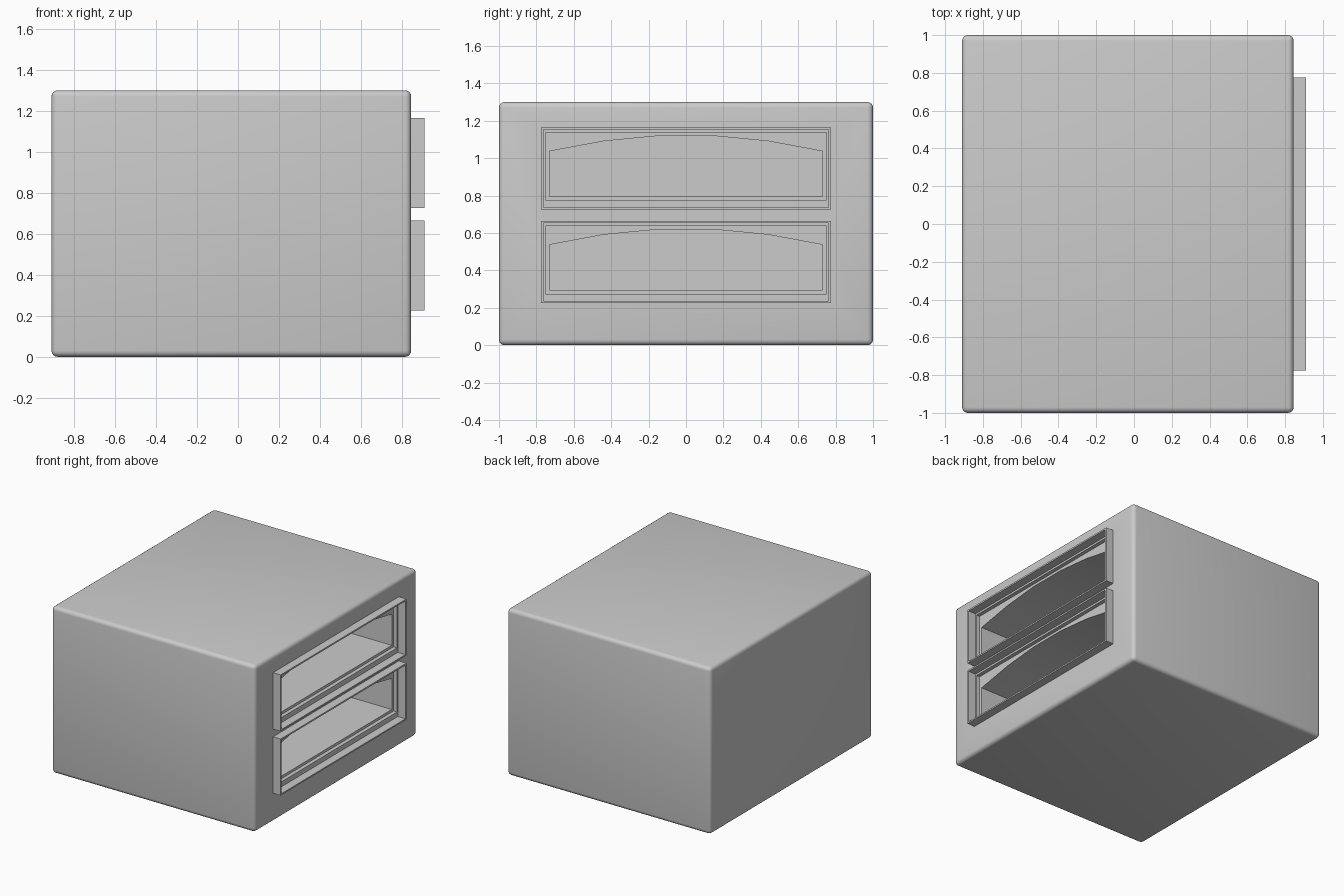
import bpy, bmesh

if "Cube" in bpy.data.objects:
    bpy.data.objects.remove(bpy.data.objects["Cube"])

FACE = 0.845          # plane of the oven face
FRONT = 0.91          # front of the raised frames
BACK = -0.65          # rear wall of the chambers


def make_object(name, bm):
    bmesh.ops.recalc_face_normals(bm, faces=bm.faces)
    mesh = bpy.data.meshes.new(name)
    bm.to_mesh(mesh)
    bm.free()
    obj = bpy.data.objects.new(name, mesh)
    bpy.context.collection.objects.link(obj)
    return obj


def rect(y, z0, z1):
    return [(-y, z0), (y, z0), (y, z1), (-y, z1)]


def prism(name, profile, x0, x1):
    """Extrude a y-z profile along x."""
    bm = bmesh.new()
    a = [bm.verts.new((x0, y, z)) for y, z in profile]
    b = [bm.verts.new((x1, y, z)) for y, z in profile]
    bm.faces.new(a)
    bm.faces.new(b)
    n = len(profile)
    for i in range(n):
        j = (i + 1) % n
        bm.faces.new((a[i], a[j], b[j], b[i]))
    return make_object(name, bm)


def ring(name, outer, inner, x0, x1):
    """Open rectangular frame between two y-z outlines."""
    bm = bmesh.new()
    loops = [[bm.verts.new((x, y, z)) for y, z in p]
             for x, p in ((x0, outer), (x1, outer), (x1, inner), (x0, inner))]
    for k in range(4):
        p, q = loops[k], loops[(k + 1) % 4]
        for i in range(4):
            j = (i + 1) % 4
            bm.faces.new((p[i], p[j], q[j], q[i]))
    return make_object(name, bm)


def apply_all(obj):
    bpy.ops.object.select_all(action='DESELECT')
    bpy.context.view_layer.objects.active = obj
    obj.select_set(True)
    for m in list(obj.modifiers):
        bpy.ops.object.modifier_apply(modifier=m.name)


# Rounded oven body
body = prism("oven_body", rect(1.0, 0.0, 1.3), -0.91, FACE)
bev = body.modifiers.new("rounded_edges", 'BEVEL')
bev.width = 0.03
bev.segments = 4
apply_all(body)

# Two decks: raised frame, shallow recess and arched chamber
cutters = []
for name, z in (("lower", 0.225), ("upper", 0.725)):
    ring(name + "_frame", rect(0.775, z, z + 0.44),
         rect(0.762, z + 0.011, z + 0.428), FACE - 0.005, FRONT)
    half = [(0.73, 0.312), (0.44, 0.366), (0.15, 0.394)]
    arch = [(-0.73, z + 0.07), (0.73, z + 0.07)]
    arch += [(y, z + h) for y, h in half]
    arch += [(-y, z + h) for y, h in reversed(half)]
    cutters += [
        prism(name + "_recess_cutter", rect(0.752, z + 0.05, z + 0.413), FACE - 0.03, 1.0),
        prism(name + "_chamber_cutter", arch, BACK, 1.0)]

for c in cutters:
    mod = body.modifiers.new(c.name, 'BOOLEAN')
    mod.operation = 'DIFFERENCE'
    mod.solver = 'EXACT'
    mod.object = c
apply_all(body)
for c in cutters:
    bpy.data.objects.remove(c, do_unlink=True)

bpy.ops.object.shade_smooth_by_angle(angle=0.6)
